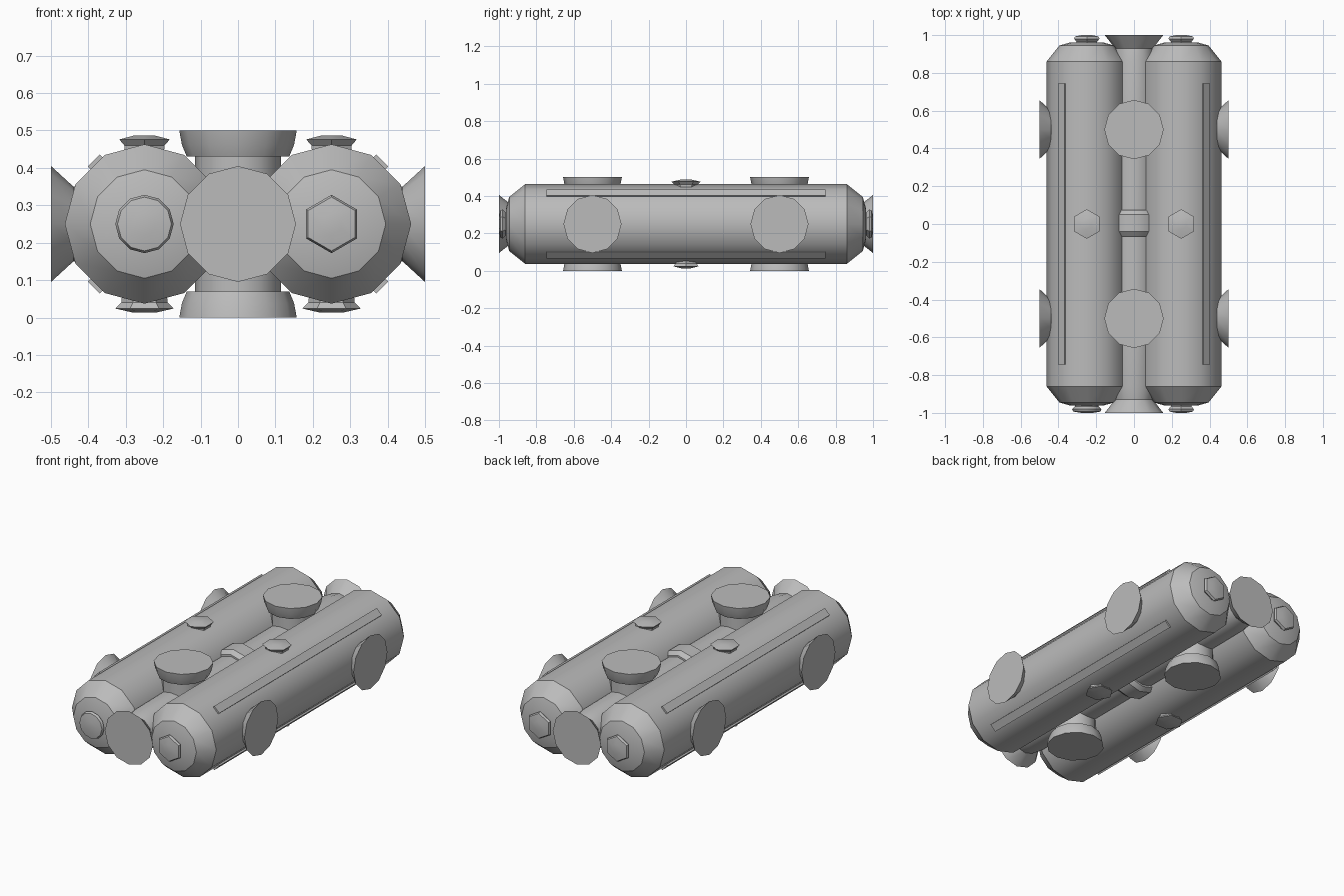
import bpy, bmesh
from math import pi, cos, sin, radians
from mathutils import Vector, Matrix

cube = bpy.data.objects.get("Cube")
if cube:
    bpy.data.objects.remove(cube, do_unlink=True)

grey = bpy.data.materials.new("station_grey")
grey.use_nodes = True
colour = (0.5, 0.5, 0.5, 1)
grey.diffuse_color = colour
grey.node_tree.nodes["Principled BSDF"].inputs["Base Color"].default_value = colour

MID = 0.25     # height of the centre line


def finish(bm, name):
    bmesh.ops.recalc_face_normals(bm, faces=bm.faces)
    mesh = bpy.data.meshes.new(name)
    bm.to_mesh(mesh)
    bm.free()
    mesh.materials.append(grey)
    mesh.shade_smooth()
    mesh.set_sharp_from_angle(angle=radians(35))
    obj = bpy.data.objects.new(name, mesh)
    bpy.context.collection.objects.link(obj)
    return obj


def lathe(name, profile, origin, axis, sides=12, phase=0.0):
    """Turn (radius, distance) pairs around an axis; both ends are capped."""
    bm = bmesh.new()
    turn = Vector((0, 0, 1)).rotation_difference(Vector(axis)).to_matrix()
    rings = []
    for r, h in profile:
        ring = []
        for i in range(sides):
            a = phase + 2 * pi * i / sides
            ring.append(bm.verts.new(Vector(origin) + turn @ Vector((r * cos(a), r * sin(a), h))))
        rings.append(ring)
    for low, high in zip(rings, rings[1:]):
        for i in range(sides):
            j = (i + 1) % sides
            bm.faces.new((low[i], low[j], high[j], high[i]))
    bm.faces.new(rings[0][::-1])
    bm.faces.new(rings[-1])
    return finish(bm, name)


def mirrored(half):
    """Extend a half profile to both ends."""
    return [(r, -h) for r, h in reversed(half)] + half


# Central spine with flared end ports and a middle collar
lathe("spine", mirrored([(0.115, 0.5), (0.112, 0.86), (0.1, 0.93), (0.155, 1.0)]),
      (0, 0, MID), (0, 1, 0))
lathe("middle_collar", mirrored([(0.145, 0.045), (0.125, 0.07)]), (0, 0.005, MID), (0, 1, 0))

# Upright and sideways docking ports
flange = [(0.115, 0), (0.115, 0.18), (0.137, 0.18), (0.15, 0.212), (0.157, 0.25)]
flare = [(0.1, 0), (0.1, 0.44), (0.155, 0.5)]
for y, place in ((-0.5, "front"), (0.5, "back")):
    for s, side in ((1, "upper"), (-1, "lower")):
        lathe(f"{place}_{side}_port", flange, (0, y, MID), (0, 0, s))
    for s, side in ((1, "left"), (-1, "right")):
        lathe(f"{place}_{side}_port", flare, (0, y, MID), (s, 0, 0))

# Tanks with end bosses, valve caps and outer strips
boss = [(0.062, 0), (0.062, 0.025), (0.078, 0.04), (0.072, 0.053), (0.03, 0.06)]
valve = [(0.06, 0), (0.062, 0.02), (0.078, 0.036), (0.03, 0.047)]
for s, side in ((1, "left"), (-1, "right")):
    x = s * 0.25
    lathe(f"{side}_tank", mirrored([(0.213, 0.86), (0.145, 0.945), (0.085, 0.962)]),
          (x, 0, MID), (0, 1, 0))
    for d, end in ((-1, "front"), (1, "back")):
        sides = 12 if (s, d) == (-1, -1) else 6
        lathe(f"{side}_{end}_boss", boss, (x, d * 0.94, MID), (0, d, 0), sides, pi / 6)
    for d, level in ((1, "upper"), (-1, "lower")):
        lathe(f"{side}_{level}_valve", valve, (x, 0, MID + d * 0.19), (0, 0, d), 6, pi / 6)
        # Thin strip lying along the shoulder of the tank
        out = Vector((s, 0, d)).normalized()
        along = Vector((0, 1, 0))
        across = out.cross(along)
        frame = Matrix((across, along, out)).transposed().to_4x4()
        centre = Vector((x + s * 0.134, 0, MID + d * 0.168)) - out * 0.006
        bm = bmesh.new()
        bmesh.ops.create_cube(bm, size=1)
        bmesh.ops.scale(bm, vec=(0.046, 1.49, 0.016), verts=bm.verts)
        bmesh.ops.transform(bm, matrix=Matrix.Translation(centre) @ frame, verts=bm.verts)
        finish(bm, f"{side}_{level}_strip")
